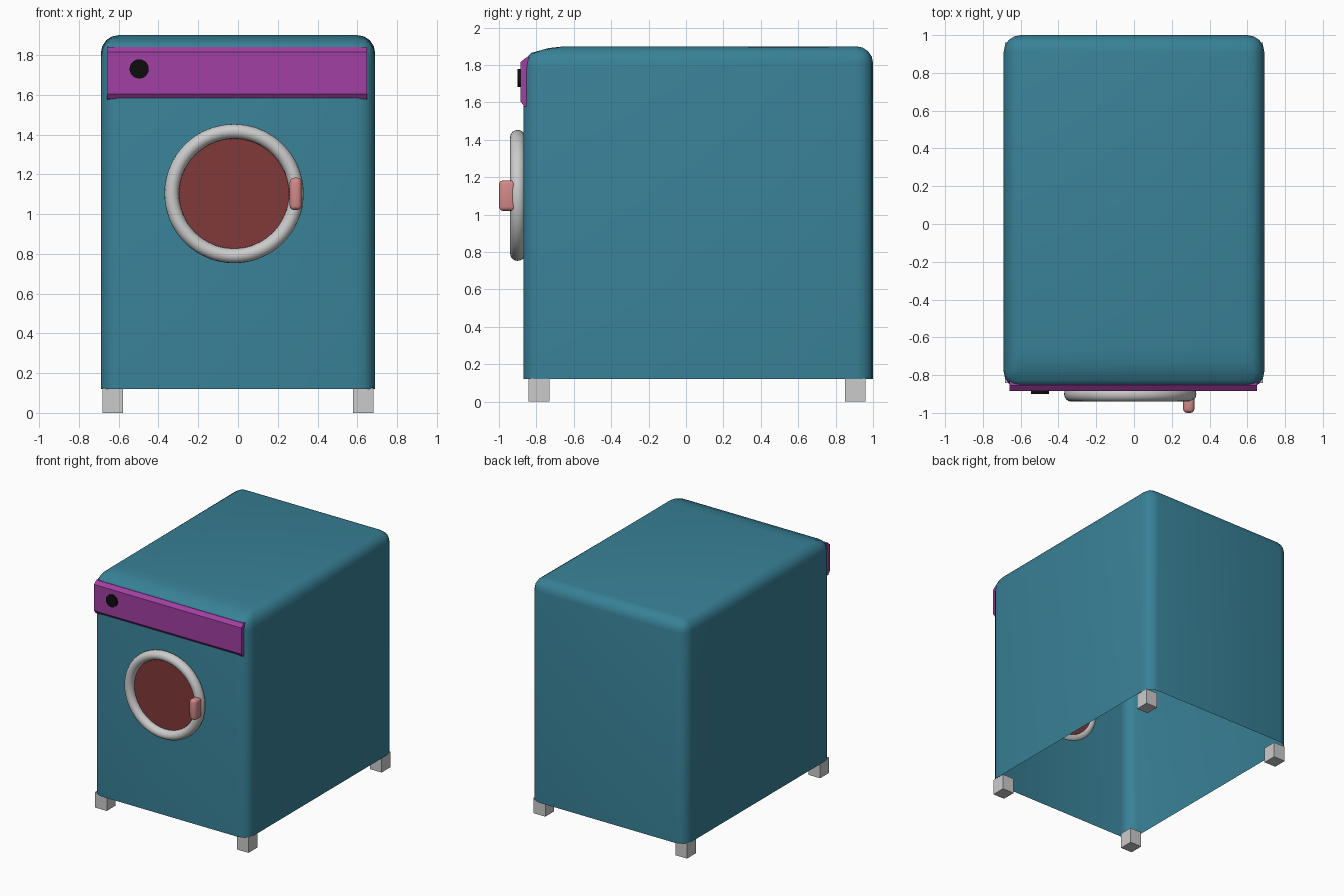
import bpy, bmesh, math

if "Cube" in bpy.data.objects:
    bpy.data.objects.remove(bpy.data.objects["Cube"])


def paint(ob, name, rgb):
    mat = bpy.data.materials.new(name)
    mat.diffuse_color = (*rgb, 1)
    mat.use_nodes = True
    mat.node_tree.nodes["Principled BSDF"].inputs["Base Color"].default_value = mat.diffuse_color
    ob.data.materials.append(mat)


def smooth(ob, deg=40):
    bpy.ops.object.select_all(action='DESELECT')
    bpy.context.view_layer.objects.active = ob
    ob.select_set(True)
    bpy.ops.object.shade_smooth_by_angle(angle=math.radians(deg))


def to_object(bm, name):
    bmesh.ops.recalc_face_normals(bm, faces=bm.faces)
    me = bpy.data.meshes.new(name)
    bm.to_mesh(me)
    bm.free()
    ob = bpy.data.objects.new(name, me)
    bpy.context.collection.objects.link(ob)
    return ob


def box(name, lo, hi, bevel=0.0, segs=3, open_bottom=False):
    bm = bmesh.new()
    bmesh.ops.create_cube(bm, size=1)
    for v in bm.verts:
        v.co = [(l + h) / 2 + c * (h - l) for c, l, h in zip(v.co, lo, hi)]
    if bevel:
        edges = [e for e in bm.edges if not open_bottom
                 or max(v.co.z for v in e.verts) > lo[2] + 1e-4]
        bmesh.ops.bevel(bm, geom=edges, offset=bevel, segments=segs,
                        profile=0.5, affect='EDGES')
    if open_bottom:
        bottom = [f for f in bm.faces
                  if all(v.co.z < lo[2] + 1e-4 for v in f.verts)]
        bmesh.ops.delete(bm, geom=bottom, context='FACES')
    return to_object(bm, name)


# Cabinet shell: rounded, open underneath, top sloping down to the front
body = box("cabinet", (-0.69, -0.87, 0.12), (0.69, 1.0, 1.9), 0.09, 4, True)
for v in body.data.vertices:
    if v.co.y < -0.775 and v.co.z > 1.805:
        u = (v.co.z - 1.81) / 0.09
        v.co.y += 0.13 * u ** 6
        v.co.z -= 0.03 * (1 - u)
paint(body, "teal", (0.04, 0.22, 0.31))
smooth(body)

# Feet
for sx in (-0.63, 0.63):
    for sy, label in ((-0.785, "front"), (0.905, "back")):
        side = "left" if sx < 0 else "right"
        box(f"{label}_{side}_foot", (sx - 0.052, sy - 0.056, 0),
            (sx + 0.052, sy + 0.056, 0.125))

# Control panel: profile swept across the front
profile = [(-0.82, 1.84), (-0.855, 1.84), (-0.885, 1.815),
           (-0.885, 1.605), (-0.865, 1.578), (-0.82, 1.575)]
bm = bmesh.new()
face = bm.faces.new([bm.verts.new((-0.66, y, z)) for y, z in profile])
ext = bmesh.ops.extrude_face_region(bm, geom=[face])
bmesh.ops.translate(bm, vec=(1.31, 0, 0),
                    verts=[g for g in ext["geom"] if isinstance(g, bmesh.types.BMVert)])
bm.faces.ensure_lookup_table()
if not face.is_valid:
    bmesh.ops.holes_fill(bm, edges=bm.edges)
panel = to_object(bm, "control_panel")
paint(panel, "purple", (0.36, 0.05, 0.36))


def disc(name, x, y0, y1, z, r):
    bpy.ops.mesh.primitive_cylinder_add(
        vertices=48, radius=r, depth=y1 - y0,
        location=(x, (y0 + y1) / 2, z), rotation=(math.pi / 2, 0, 0))
    ob = bpy.context.object
    ob.name = name
    smooth(ob)
    return ob


# Dial
paint(disc("dial", -0.497, -0.9, -0.87, 1.73, 0.048), "black", (0.004, 0.004, 0.004))

# Door ring, glass and handle
bpy.ops.mesh.primitive_torus_add(
    major_radius=0.313, minor_radius=0.037, major_segments=64, minor_segments=16,
    location=(-0.02, -0.9, 1.103), rotation=(math.pi / 2, 0, 0))
ring = bpy.context.object
ring.name = "door_ring"
ring.scale.z = 1.08
smooth(ring, 60)
paint(disc("door_glass", -0.02, -0.89, -0.865, 1.103, 0.29), "dark_red", (0.22, 0.04, 0.04))
handle = box("door_handle", (0.26, -1.0, 1.02), (0.32, -0.91, 1.183), 0.022, 3)
paint(handle, "pink", (0.65, 0.25, 0.25))
smooth(handle)
